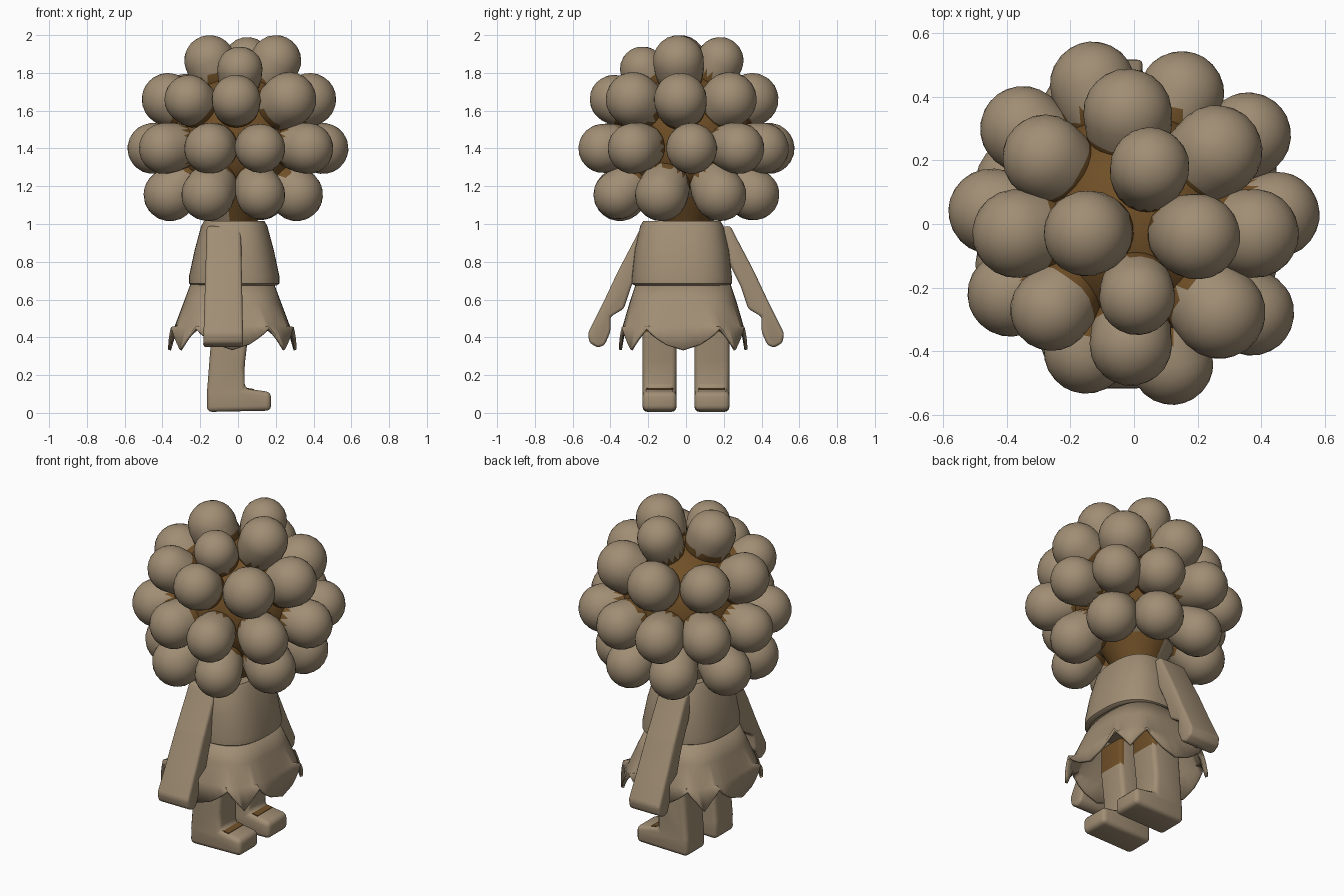
import bpy, bmesh, math
from mathutils import Vector, Matrix

if "Cube" in bpy.data.objects:
    bpy.data.objects.remove(bpy.data.objects["Cube"], do_unlink=True)


def material(name, rgb):
    m = bpy.data.materials.new(name)
    m.use_nodes = True
    m.diffuse_color = (*rgb, 1)
    m.node_tree.nodes["Principled BSDF"].inputs["Base Color"].default_value = (*rgb, 1)
    return m


TAN = material("tan", (0.355, 0.27, 0.175))
BROWN = material("dark_brown", (0.16, 0.078, 0.02))


def finish(name, bm, brown=None, bevel=0, thick=0):
    """Make an object; faces that satisfy the brown rule get the dark colour."""
    bmesh.ops.recalc_face_normals(bm, faces=bm.faces)
    if bevel:
        bmesh.ops.bevel(bm, geom=bm.edges[:], offset=bevel, segments=3,
                        profile=0.5, affect='EDGES', clamp_overlap=True)
    bm.normal_update()
    for f in bm.faces:
        f.material_index = int(bool(brown and brown(f)))
    me = bpy.data.meshes.new(name)
    bm.to_mesh(me)
    bm.free()
    ob = bpy.data.objects.new(name, me)
    bpy.context.collection.objects.link(ob)
    me.materials.append(TAN)
    me.materials.append(BROWN)
    if thick:
        s = ob.modifiers.new("thickness", 'SOLIDIFY')
        s.thickness = thick
    bpy.ops.object.select_all(action='DESELECT')
    ob.select_set(True)
    bpy.context.view_layer.objects.active = ob
    bpy.ops.object.shade_smooth_by_angle(angle=math.radians(40))


def prism(name, low, high, bevel, brown=None):
    """Closed solid between two matching outlines."""
    bm = bmesh.new()
    a = [bm.verts.new(p) for p in low]
    b = [bm.verts.new(p) for p in high]
    n = len(a)
    bm.faces.new(a)
    bm.faces.new(b)
    for i in range(n):
        j = (i + 1) % n
        bm.faces.new((a[i], a[j], b[j], b[i]))
    finish(name, bm, brown, bevel)


SIDES = 64


def ring(bm, cx, cy, rx, ry, z, power):
    """Rounded-square ring; z is a function of the step around it."""
    verts = []
    for i in range(SIDES):
        t = 2 * math.pi * i / SIDES
        c, s = math.cos(t), math.sin(t)
        verts.append(bm.verts.new((cx + rx * math.copysign(abs(c) ** (2 / power), c),
                                   cy + ry * math.copysign(abs(s) ** (2 / power), s), z(i))))
    return verts


def loft(bm, rings):
    for lo, hi in zip(rings, rings[1:]):
        for i in range(SIDES):
            j = (i + 1) % SIDES
            bm.faces.new((lo[i], lo[j], hi[j], hi[i]))


# Torso: flared, with rounded rims
bm = bmesh.new()
rings = [ring(bm, -0.02, -0.022, rx, ry, lambda i, z=z: z, 2.6)
         for z, rx, ry in ((0.675, 0.225, 0.25), (0.685, 0.24, 0.265), (0.72, 0.24, 0.265),
                           (0.86, 0.21, 0.25), (0.99, 0.175, 0.22), (1.015, 0.16, 0.205))]
loft(bm, rings)
bm.faces.new(rings[0])
bm.faces.new(rings[-1])
finish("torso", bm)

# Skirt: thin flared shell with broad pointed tips along the hem
TIPS = 8


def hem(i):
    wave = abs((i * TIPS / SIDES) % 1 - 0.5) * 2      # 1 at a tip, 0 at a notch
    return 0.455 - 0.12 * wave


bm = bmesh.new()
rings = [ring(bm, -0.03, -0.015, rx, ry, z, power)
         for z, rx, ry, power in ((lambda i: 0.70, 0.215, 0.245, 2.6),
                                  (lambda i: 0.58, 0.26, 0.285, 3),
                                  (lambda i: 0.46, 0.305, 0.32, 3.3),
                                  (hem, 0.34, 0.34, 3.5))]
loft(bm, rings)
finish("skirt", bm, thick=0.016)

# Legs with forward-pointing feet, dark where they go under the skirt
LEG = ((-0.165, 0.005), (0.175, 0.012), (0.175, 0.11), (0.035, 0.13), (0.035, 0.25),
       (0.055, 0.42), (0.055, 0.6), (-0.14, 0.6), (-0.14, 0.42), (-0.165, 0.1))
for side, y0, y1 in (("left", 0.045, 0.23), ("right", -0.23, -0.05)):
    prism(side + "_leg", [(x, y0, z) for x, z in LEG], [(x, y1, z) for x, z in LEG],
          0.026, lambda f: f.calc_center_median().z > 0.43)
    # Dark band where the foot meets the leg
    bm = bmesh.new()
    place = Matrix.Translation((0.06, (y0 + y1) / 2, 0.127)) @ Matrix.Rotation(0.142, 4, 'Y')
    bmesh.ops.create_cube(bm, size=1, matrix=place @ Matrix.Diagonal((0.05, 0.14, 0.006, 1)))
    finish(side + "_ankle_shadow", bm, lambda f: True)

# Arms: broad slabs hanging outward, ending in a hand with a notch
ARM = ((0.19, 0.985), (0.235, 0.99), (0.26, 0.94), (0.36, 0.75), (0.44, 0.58), (0.52, 0.42),
       (0.51, 0.37), (0.465, 0.345), (0.43, 0.36), (0.40, 0.43), (0.40, 0.51),
       (0.33, 0.55), (0.29, 0.67), (0.2, 0.85))
for side, s in (("left", 1), ("right", -1)):
    prism(side + "_arm",
          [(-0.165 - 0.03 * (1 - z), s * y, z) for y, z in ARM],
          [(0.015 + 0.02 * (1 - z), s * y, z) for y, z in ARM], 0.016)

# Neck: flares up into the head, dark at the front
bm = bmesh.new()
bmesh.ops.create_cone(bm, cap_ends=True, segments=32, radius1=0.12, radius2=0.2,
                      depth=0.14, matrix=Matrix.Translation((-0.02, 0, 1.08)))
finish("neck", bm, lambda f: f.normal.x > -0.1)

# Head core, tan underneath
CENTRE = Vector((0, 0, 1.45))
bm = bmesh.new()
bmesh.ops.create_icosphere(bm, subdivisions=4, radius=0.355,
                           matrix=Matrix.Translation(CENTRE))
finish("head_core", bm, lambda f: f.normal.z > -0.75)

# Round curls in rings: height, then position and radius of each
CURLS = (
    (1.865, ((-0.15, -0.03, 0.135), (0.2, -0.04, 0.135), (0.05, 0.18, 0.125))),
    (1.82, ((0.01, -0.23, 0.12),)),
    (1.66, ((-0.28, 0.21, 0.135), (-0.02, 0.35, 0.14), (0.26, 0.23, 0.145),
            (0.38, -0.03, 0.14), (0.27, -0.28, 0.145), (-0.01, -0.38, 0.13),
            (-0.26, -0.27, 0.13), (-0.37, -0.03, 0.14))),
    (1.40, ((-0.13, 0.44, 0.135), (0.15, 0.41, 0.135), (0.36, 0.28, 0.135),
            (0.45, 0.03, 0.135), (0.37, -0.28, 0.135), (0.12, -0.44, 0.13),
            (-0.15, -0.4, 0.135), (-0.39, -0.22, 0.135), (-0.45, 0.04, 0.135),
            (-0.35, 0.3, 0.135))),
    (1.155, ((0.12, -0.36, 0.13), (-0.16, -0.35, 0.14), (-0.36, -0.13, 0.14),
             (0.31, -0.13, 0.14), (0.31, 0.18, 0.14), (0.12, 0.36, 0.135),
             (-0.16, 0.35, 0.135), (-0.36, 0.13, 0.14))),
)
count = 0
for z, places in CURLS:
    for x, y, r in places:
        count += 1
        at = Vector((x, y, z))
        turn = (at - CENTRE).to_track_quat('Z', 'Y').to_matrix().to_4x4()
        bm = bmesh.new()
        bmesh.ops.create_icosphere(bm, subdivisions=3, radius=r)
        for v in bm.verts:                      # egg shape, long end rooted in the core
            if v.co.z < 0:
                v.co.z *= 1.75
        bm.transform(Matrix.Translation(at) @ turn)
        finish(f"curl_{count}", bm,
               lambda f: (f.calc_center_median() - CENTRE).length < 0.385)
